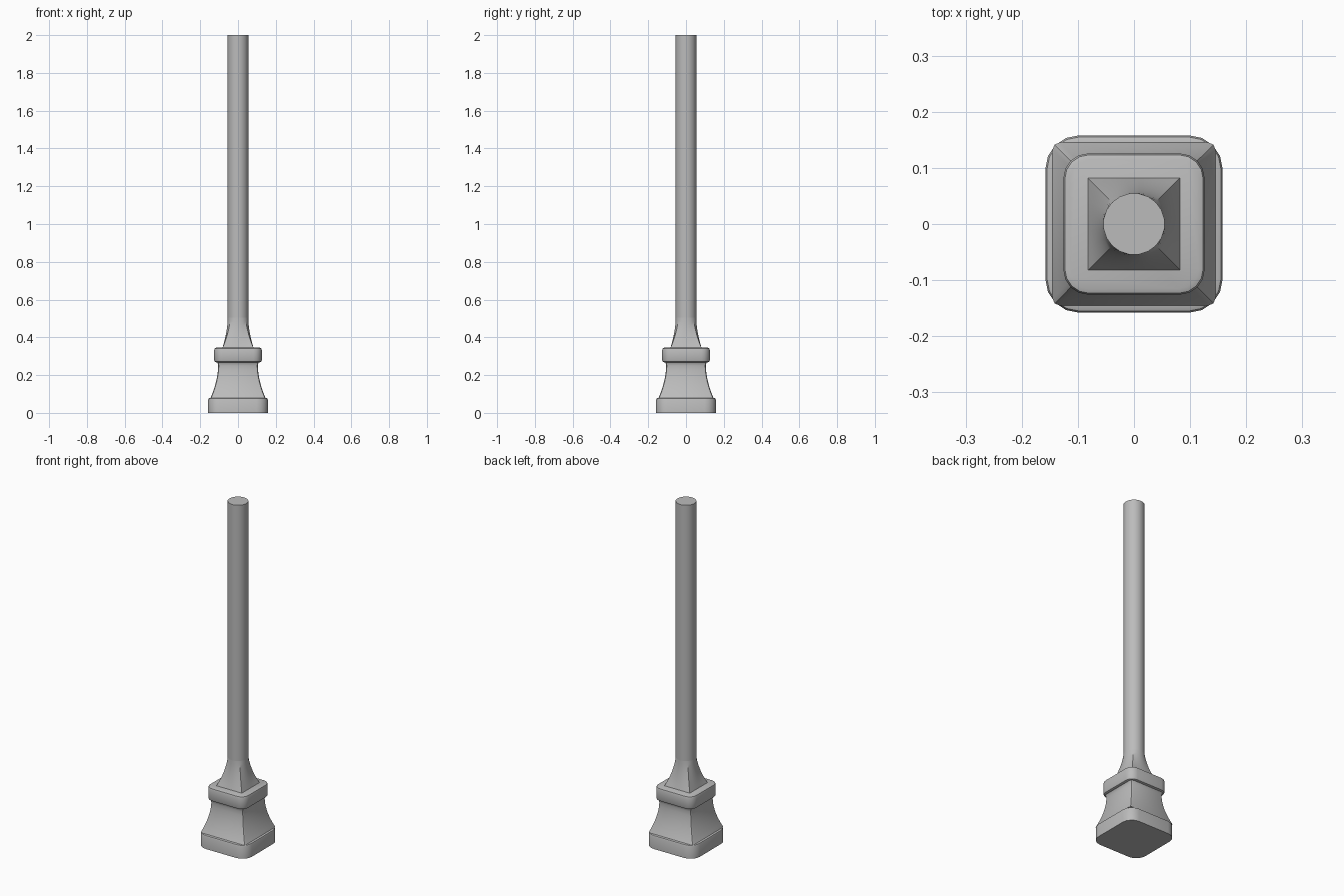
import bpy, bmesh, math

cube = bpy.data.objects.get("Cube")
if cube:
    bpy.data.objects.remove(cube, do_unlink=True)

grey = bpy.data.materials.new("stone_grey")
grey.use_nodes = True
grey.diffuse_color = (0.5, 0.5, 0.5, 1)
grey.node_tree.nodes["Principled BSDF"].inputs["Base Color"].default_value = (0.5, 0.5, 0.5, 1)

SIDES = 20


def rounded_square(half, radius, steps=4):
    """Outline of a square with rounded corners."""
    points = []
    for corner in range(4):
        middle = math.radians(45 + 90 * corner)
        reach = (half - radius) * math.sqrt(2)
        for i in range(steps + 1):
            a = math.radians(90 * corner + 90 * i / steps)
            points.append((reach * math.cos(middle) + radius * math.cos(a),
                           reach * math.sin(middle) + radius * math.sin(a)))
    return points


def square_to_circle(half, blend):
    """Outline between a square (blend 0) and a circle (blend 1)."""
    points = []
    for i in range(SIDES):
        a = 2 * math.pi * (i + 0.5) / SIDES
        c, s = math.cos(a), math.sin(a)
        r = half * ((1 - blend) / max(abs(c), abs(s)) + blend)
        points.append((r * c, r * s))
    return points


def loft(name, rings, angle=35):
    """Skin a stack of (z, outline) rings and cap both ends."""
    bm = bmesh.new()
    loops = [[bm.verts.new((x, y, z)) for x, y in outline] for z, outline in rings]
    for low, high in zip(loops, loops[1:]):
        n = len(low)
        for i in range(n):
            j = (i + 1) % n
            bm.faces.new((low[i], low[j], high[j], high[i]))
    bm.faces.new(loops[0][::-1])
    bm.faces.new(loops[-1])
    mesh = bpy.data.meshes.new(name)
    bm.to_mesh(mesh)
    bm.free()
    mesh.materials.append(grey)
    obj = bpy.data.objects.new(name, mesh)
    bpy.context.collection.objects.link(obj)
    bpy.ops.object.select_all(action="DESELECT")
    obj.select_set(True)
    bpy.context.view_layer.objects.active = obj
    bpy.ops.object.shade_smooth_by_angle(angle=math.radians(angle))
    return obj


# Plinth with a softened upper edge
loft("plinth", [(0, rounded_square(0.158, 0.06)), (0.07, rounded_square(0.158, 0.06)),
                (0.077, rounded_square(0.155, 0.057)), (0.08, rounded_square(0.147, 0.049))])

# Flared pedestal, curving inward and opening slightly under the collar
flare = []
for i in range(9):
    t = i / 8
    flare.append((0.08 + 0.17 * t, rounded_square(0.105 + 0.04 * (1 - t) ** 1.8, 0.012, 2)))
flare.append((0.262, rounded_square(0.107, 0.014, 2)))
flare.append((0.272, rounded_square(0.113, 0.02, 2)))
loft("pedestal", flare)

# Collar with softened edges
collar = []
for z, inset in ((0.268, 0.01), (0.271, 0.003), (0.278, 0),
                 (0.333, 0), (0.342, 0.003), (0.345, 0.011)):
    collar.append((z, rounded_square(0.126 - inset, 0.045 - inset)))
loft("collar", collar)

# Neck turning from a square foot into the round pole
neck = []
for i in range(9):
    t = i / 8
    neck.append((0.345 + 0.16 * t, square_to_circle(0.055 + 0.027 * (1 - t) ** 1.8, t)))
loft("neck", neck)

# Round pole
loft("pole", [(0.505, square_to_circle(0.055, 1)), (2.0, square_to_circle(0.055, 1))])
